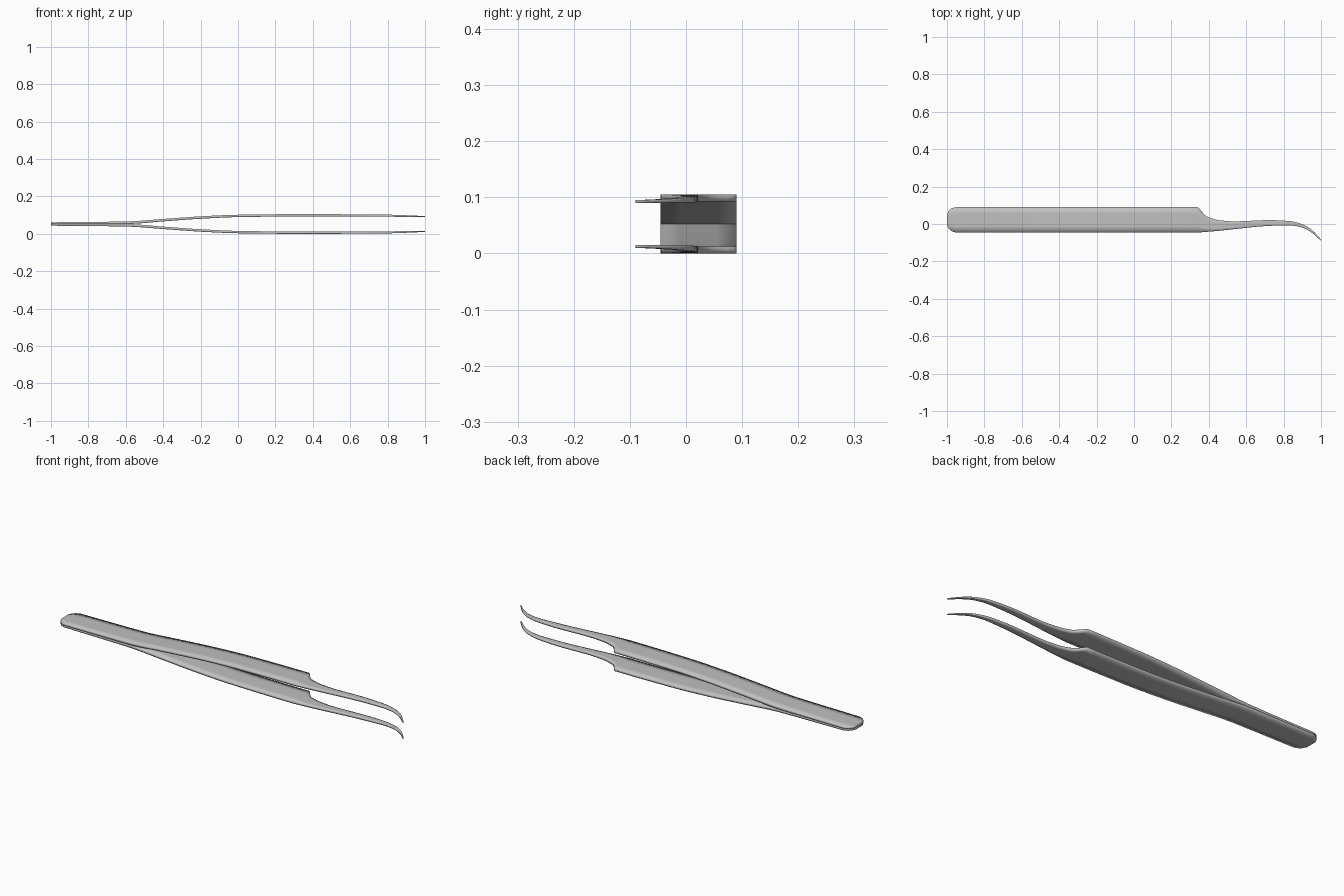
import bpy
import bmesh

cube = bpy.data.objects.get("Cube")
if cube:
    bpy.data.objects.remove(cube, do_unlink=True)

MID_Z = 0.0525

# Outline seen from above: x, front edge y, back edge y
OUTLINE = [
    (-1.0, -0.005, 0.05), (-0.99, -0.025, 0.07), (-0.975, -0.038, 0.083),
    (-0.95, -0.045, 0.09), (0.34, -0.045, 0.09), (0.365, -0.044, 0.063),
    (0.39, -0.042, 0.04), (0.457, -0.036, 0.02), (0.54, -0.027, 0.014),
    (0.72, -0.01, 0.021), (0.83, -0.007, 0.016), (0.9, -0.019, -0.001),
    (0.95, -0.046, -0.031), (1.0, -0.09, -0.084),
]
# Side profile: x, inner and outer distance from the middle plane
PROFILE = [
    (-1.0, 0.0, 0.009), (-0.6, 0.0, 0.0135), (-0.4, 0.014, 0.027),
    (-0.2, 0.028, 0.041), (0.0, 0.037, 0.0495), (0.3, 0.04, 0.0525),
    (0.6, 0.04, 0.052), (0.8, 0.039, 0.05), (1.0, 0.0375, 0.0425),
]


def smooth_curve(points, column):
    """Return a monotone cubic function through one column of a table."""
    xs = [p[0] for p in points]
    ys = [p[column] for p in points]
    slopes = [(ys[i + 1] - ys[i]) / (xs[i + 1] - xs[i]) for i in range(len(xs) - 1)]
    tangents = [slopes[0]]
    for a, b in zip(slopes, slopes[1:]):
        tangents.append(2 * a * b / (a + b) if a * b > 0 else 0.0)
    tangents.append(slopes[-1])

    def value(x):
        i = 0
        while i < len(slopes) - 1 and x > xs[i + 1]:
            i += 1
        h = xs[i + 1] - xs[i]
        t = (x - xs[i]) / h
        s = 1 - t
        return (ys[i] * (1 + 2 * t) * s * s + ys[i + 1] * t * t * (3 - 2 * t)
                + h * t * s * (tangents[i] * s - tangents[i + 1] * t))
    return value


front_edge, back_edge = smooth_curve(OUTLINE, 1), smooth_curve(OUTLINE, 2)
inner, outer = smooth_curve(PROFILE, 1), smooth_curve(PROFILE, 2)

# Stations along the length: long strip coarse, rounded end and tip fine
stations = []
for a, b in zip(OUTLINE, OUTLINE[1:]):
    steps = 28 if b[0] - a[0] > 1 else 3
    stations += [a[0] + (b[0] - a[0]) * k / steps for k in range(steps)]
stations.append(OUTLINE[-1][0])

steel = bpy.data.materials.new("brushed_steel")
steel.use_nodes = True
steel.diffuse_color = (0.53, 0.53, 0.53, 1)
steel.node_tree.nodes["Principled BSDF"].inputs["Base Color"].default_value = steel.diffuse_color


def make_arm(name, side):
    """Loft a flat strip section along the stations."""
    bm = bmesh.new()
    across = [k / 4 for k in range(5)]
    rings = []
    for x in stations:
        lo, hi = front_edge(x), back_edge(x)
        ring = [(f, outer(x)) for f in across] + [(f, inner(x)) for f in reversed(across)]
        rings.append([bm.verts.new((x, lo + (hi - lo) * f, MID_Z + side * z))
                      for f, z in ring])
    n = len(rings[0])
    for r, s in zip(rings, rings[1:]):
        for k in range(n):
            bm.faces.new((r[k], r[(k + 1) % n], s[(k + 1) % n], s[k]))
    bm.faces.new(rings[0])
    bm.faces.new(rings[-1])
    bmesh.ops.recalc_face_normals(bm, faces=bm.faces)
    for face in bm.faces:
        face.smooth = True
    mesh = bpy.data.meshes.new(name)
    bm.to_mesh(mesh)
    bm.free()
    mesh.materials.append(steel)
    bpy.context.collection.objects.link(bpy.data.objects.new(name, mesh))


make_arm("upper_arm", 1)
make_arm("lower_arm", -1)
